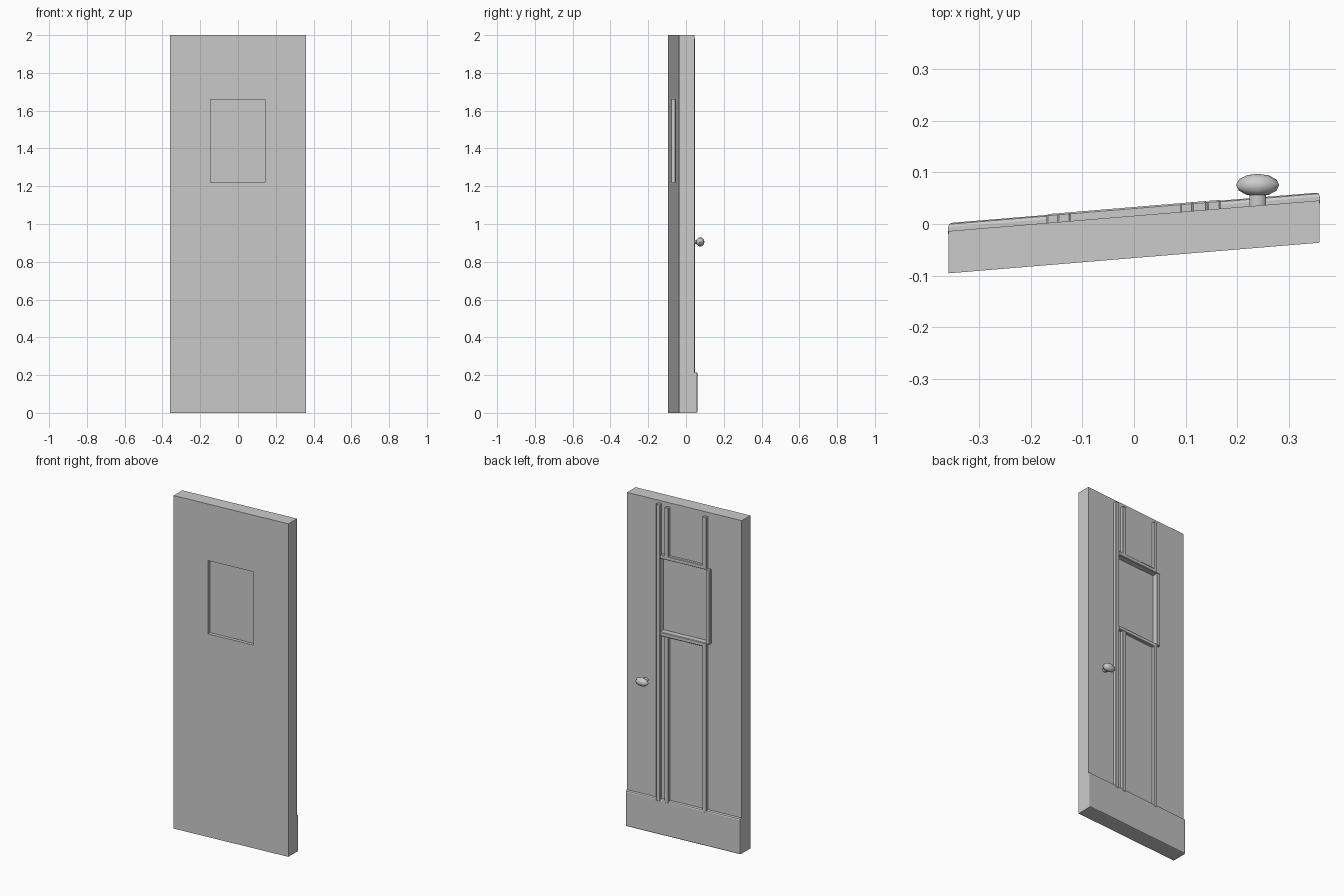
import bpy, bmesh, math
from mathutils import Matrix

if "Cube" in bpy.data.objects:
    bpy.data.objects.remove(bpy.data.objects["Cube"])

SHEAR = 0.0825          # the door plane is skewed: y grows with x
FRONT, BACK = -0.066, 0.016


def link(name, bm):
    mesh = bpy.data.meshes.new(name)
    bmesh.ops.recalc_face_normals(bm, faces=bm.faces)
    bm.to_mesh(mesh)
    bm.free()
    ob = bpy.data.objects.new(name, mesh)
    bpy.context.collection.objects.link(ob)
    return ob


def box(name, x, y, z, bevel=0.0, seg=1, edges=None):
    """Box from three (min, max) ranges, skewed along the door plane."""
    bm = bmesh.new()
    bmesh.ops.create_cube(bm, size=1)
    for v in bm.verts:
        v.co = [sum(r) / 2 + c * (r[1] - r[0]) for c, r in zip(v.co, (x, y, z))]
    if bevel:
        sel = [e for e in bm.edges if edges is None or edges(e)]
        bmesh.ops.bevel(bm, geom=sel, offset=bevel, segments=seg,
                        profile=0.5, affect='EDGES')
    for v in bm.verts:
        v.co.y += SHEAR * v.co.x
    return link(name, bm)


# Door slab with a sunken window panel on both sides
WX, WZ = (-0.146, 0.142), (1.22, 1.66)
slab = box("door_slab", (-0.36, 0.36), (FRONT, BACK), (0, 2))
for side, y in (("front", (FRONT - 0.05, FRONT + 0.02)),
                ("back", (BACK - 0.018, BACK + 0.05))):
    cutter = box("window_cutter_" + side, WX, y, WZ)
    cutter.hide_render = True
    mod = slab.modifiers.new("window_" + side, 'BOOLEAN')
    mod.operation, mod.solver, mod.object = 'DIFFERENCE', 'EXACT', cutter
    bpy.context.view_layer.objects.active = slab
    bpy.ops.object.modifier_apply(modifier=mod.name)
    bpy.data.objects.remove(cutter)

# Raised mouldings on the back
TY = (BACK - 0.004, BACK + 0.017)
trims = {
    "long_stile": ((0.142, 0.168), (0.2, 1.985)),
    "inner_stile_upper": ((0.089, 0.115), (1.67, 1.975)),
    "inner_stile_lower": ((0.089, 0.115), (0.2, 1.2)),
    "far_stile_upper": ((-0.149, -0.123), (1.66, 1.975)),
    "far_stile_lower": ((-0.149, -0.123), (0.2, 1.22)),
    "window_side_stile": ((-0.170, -0.146), (1.215, 1.665)),
    "window_top_rail": ((-0.146, 0.142), (1.66, 1.684)),
    "window_bottom_rail": ((-0.146, 0.142), (1.196, 1.22)),
}
for name, (x, z) in trims.items():
    box(name, x, TY, z, 0.003, 1)

# Kick plate along the bottom of the back, softened on its outer edges
box("kick_plate", (-0.361, 0.361), (BACK - 0.006, BACK + 0.0155), (0, 0.215),
    0.008, 2, lambda e: all(v.co.y > BACK for v in e.verts))


# Knob and its stem, slightly flattened in height
def round_part(name, make, scale, loc):
    bm = bmesh.new()
    make(bm)
    m = (Matrix.Translation(loc) @ Matrix.Diagonal((*scale, 1))
         @ Matrix.Rotation(math.pi / 2, 4, 'X'))
    bm.transform(m)
    ob = link(name, bm)
    bpy.ops.object.select_all(action='DESELECT')
    ob.select_set(True)
    bpy.context.view_layer.objects.active = ob
    bpy.ops.object.shade_smooth_by_angle(angle=math.radians(60))


round_part("knob", lambda bm: bmesh.ops.create_uvsphere(
    bm, u_segments=8, v_segments=6, radius=1), (0.042, 0.022, 0.025), (0.24, 0.0755, 0.905))
round_part("knob_stem", lambda bm: bmesh.ops.create_cone(
    bm, cap_ends=True, segments=8, radius1=1, radius2=1, depth=2),
    (0.016, 0.018, 0.011), (0.24, 0.044, 0.905))
